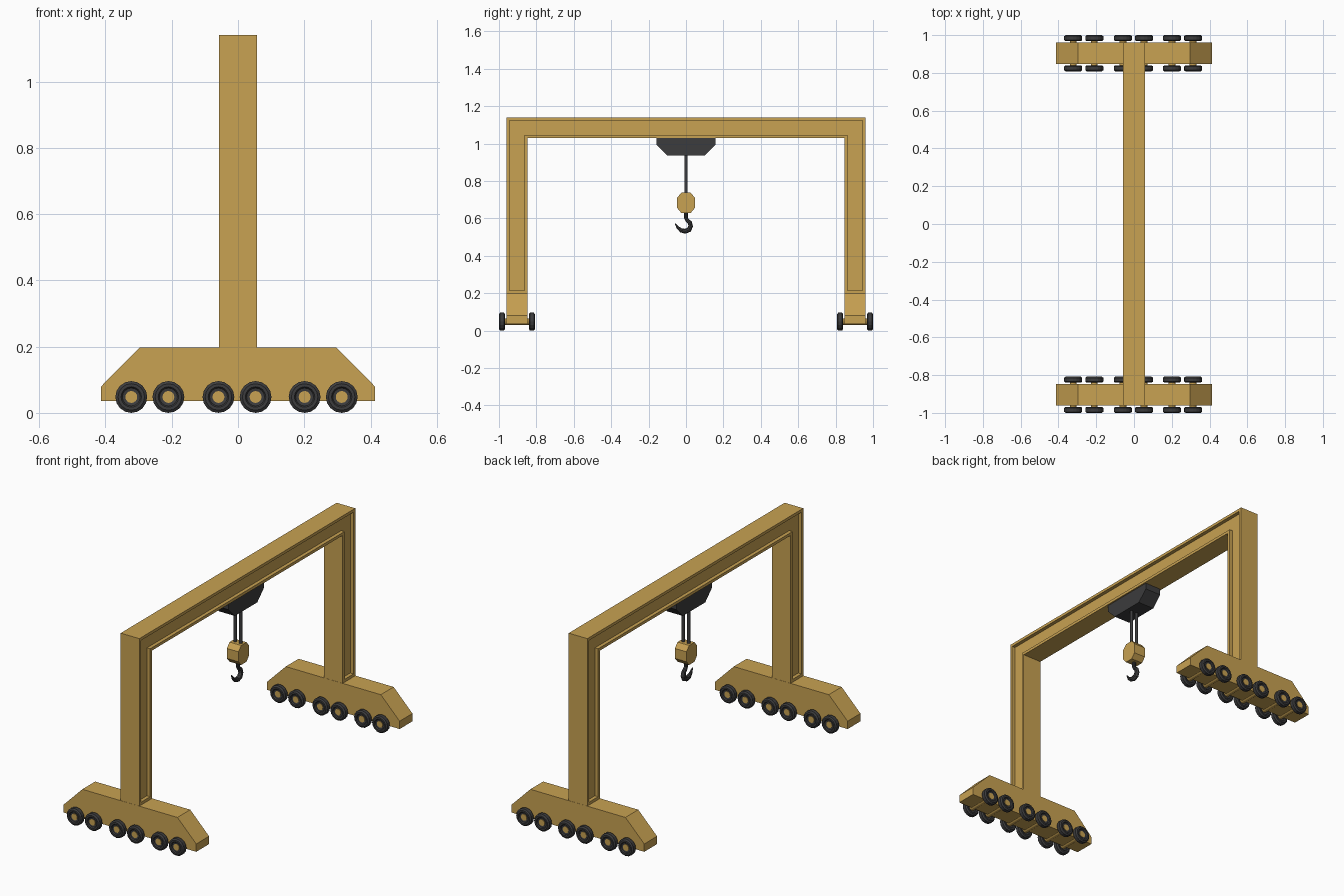
import bpy, bmesh, math
from mathutils import Vector, Matrix

if "Cube" in bpy.data.objects:
    bpy.data.objects.remove(bpy.data.objects["Cube"])


def material(name, color):
    m = bpy.data.materials.new(name)
    m.diffuse_color = (*color, 1)
    m.use_nodes = True
    m.node_tree.nodes["Principled BSDF"].inputs["Base Color"].default_value = m.diffuse_color
    return m


GOLD = material("ochre_paint", (0.58, 0.36, 0.085))
DARK = material("dark_rubber_steel", (0.045, 0.045, 0.047))


def add_object(name, mesh, loc=(0, 0, 0)):
    ob = bpy.data.objects.new(name, mesh)
    ob.location = loc
    bpy.context.collection.objects.link(ob)
    return ob


def to_mesh(bm, name, mat):
    bmesh.ops.recalc_face_normals(bm, faces=bm.faces)
    me = bpy.data.meshes.new(name)
    bm.to_mesh(me)
    bm.free()
    me.materials.append(mat)
    return me


def prism(points, axis, lo, hi):
    """Extrude a 2D profile along x (points are y,z) or y (points are x,z)."""
    bm = bmesh.new()
    place = (lambda a, b: (lo, a, b)) if axis == "x" else (lambda a, b: (a, lo, b))
    face = bm.faces.new([bm.verts.new(place(a, b)) for a, b in points])
    ext = bmesh.ops.extrude_face_region(bm, geom=[face])["geom"]
    step = Vector((hi - lo, 0, 0)) if axis == "x" else Vector((0, hi - lo, 0))
    bmesh.ops.translate(bm, vec=step, verts=[v for v in ext if isinstance(v, bmesh.types.BMVert)])
    bmesh.ops.recalc_face_normals(bm, faces=bm.faces)
    return bm


def mirrored(half):
    """Complete a profile from its right half."""
    return half + [(-a, b) for a, b in reversed(half)]


def cylinder(name, r, depth, loc, axis, mat, seg=12):
    bm = bmesh.new()
    rot = Matrix.Rotation(math.pi / 2, 4, "X") if axis == "y" else Matrix()
    bmesh.ops.create_cone(bm, cap_ends=True, segments=seg, radius1=r, radius2=r, depth=depth, matrix=rot)
    return add_object(name, to_mesh(bm, name, mat), loc)


# Portal frame with recessed panels on both broad sides
bm = prism(mirrored([(0.848, 1.03), (0.848, 0.198), (0.96, 0.198), (0.96, 1.14)]), "x", -0.058, 0.058)
for f in [f for f in bm.faces if abs(f.normal.x) > 0.9]:
    n = f.normal.copy()
    bmesh.ops.inset_region(bm, faces=[f], thickness=0.016, use_even_offset=True)
    new = bmesh.ops.extrude_discrete_faces(bm, faces=[f])["faces"][0]
    bmesh.ops.translate(bm, vec=-n * 0.02, verts=new.verts)
add_object("portal_frame", to_mesh(bm, "portal_frame", GOLD))

# Tyre, turned from a small cross-section
bm = bmesh.new()
section = [(0.016, -0.008), (0.027, -0.010), (0.031, -0.016), (0.040, -0.016), (0.048, -0.010),
           (0.048, 0.010), (0.040, 0.016), (0.031, 0.016), (0.027, 0.010), (0.016, 0.008)]
vs = [bm.verts.new((r, y, 0)) for r, y in section]
es = [bm.edges.new((vs[i], vs[(i + 1) % len(vs)])) for i in range(len(vs))]
bmesh.ops.spin(bm, geom=vs + es, cent=(0, 0, 0), axis=(0, 1, 0), angle=math.tau,
               steps=16, use_merge=True)
bmesh.ops.remove_doubles(bm, verts=bm.verts, dist=1e-5)
tyre = to_mesh(bm, "tyre", DARK)

# Bogies with six axles and twelve tyres each
bogie = mirrored([(0.413, 0.036), (0.413, 0.08), (0.296, 0.198)])
for side, s in (("front", -1), ("back", 1)):
    yc = s * 0.904
    bm = prism(bogie, "y", yc - 0.057, yc + 0.057)
    add_object(side + "_bogie", to_mesh(bm, side + "_bogie", GOLD))
    for i, x in enumerate((-0.322, -0.210, -0.059, 0.053, 0.201, 0.313)):
        cylinder(f"{side}_axle_{i}", 0.018, 0.182, (x, yc, 0.048), "y", GOLD, 16)
        for t in (-1, 1):
            add_object(f"{side}_tyre_{i}", tyre, (x, yc + t * 0.080, 0.048))

# Trolley under the beam
bm = prism(mirrored([(0.10, 0.937), (0.158, 0.995), (0.158, 1.03)]), "x", -0.05, 0.05)
add_object("trolley", to_mesh(bm, "trolley", DARK))

# Hoist ropes
for s in (-1, 1):
    cylinder("hoist_rope", 0.009, 0.24, (s * 0.017, 0, 0.825), "z", DARK)

# Octagonal hook block
bm = prism(mirrored([(0.024, 0.628), (0.047, 0.655), (0.047, 0.711), (0.024, 0.738)]), "x", -0.036, 0.036)
add_object("hook_block", to_mesh(bm, "hook_block", GOLD))

# Tapered hook swept along a path in the y-z plane (y, z, radius)
path = [(0, 0.635, 0.010), (0, 0.600, 0.010), (0.008, 0.589, 0.011), (0.021, 0.577, 0.012),
        (0.025, 0.558, 0.013), (0.016, 0.539, 0.014), (-0.004, 0.531, 0.014),
        (-0.026, 0.536, 0.012), (-0.043, 0.550, 0.008), (-0.058, 0.572, 0.003)]
bm = bmesh.new()
rings = []
for i, (y, z, r) in enumerate(path):
    a, b = path[max(i - 1, 0)], path[min(i + 1, len(path) - 1)]
    d = Vector((0, b[0] - a[0], b[1] - a[1])).normalized()
    side = d.cross(Vector((1, 0, 0)))
    ring = []
    for k in range(10):
        t = math.tau * k / 10
        ring.append(bm.verts.new(Vector((0, y, z)) + r * (math.cos(t) * Vector((1, 0, 0)) + math.sin(t) * side)))
    rings.append(ring)
for p, q in zip(rings, rings[1:]):
    for k in range(10):
        bm.faces.new((p[k], p[k - 1], q[k - 1], q[k]))
bm.faces.new(rings[0])
bm.faces.new(rings[-1])
add_object("hook", to_mesh(bm, "hook", DARK))
